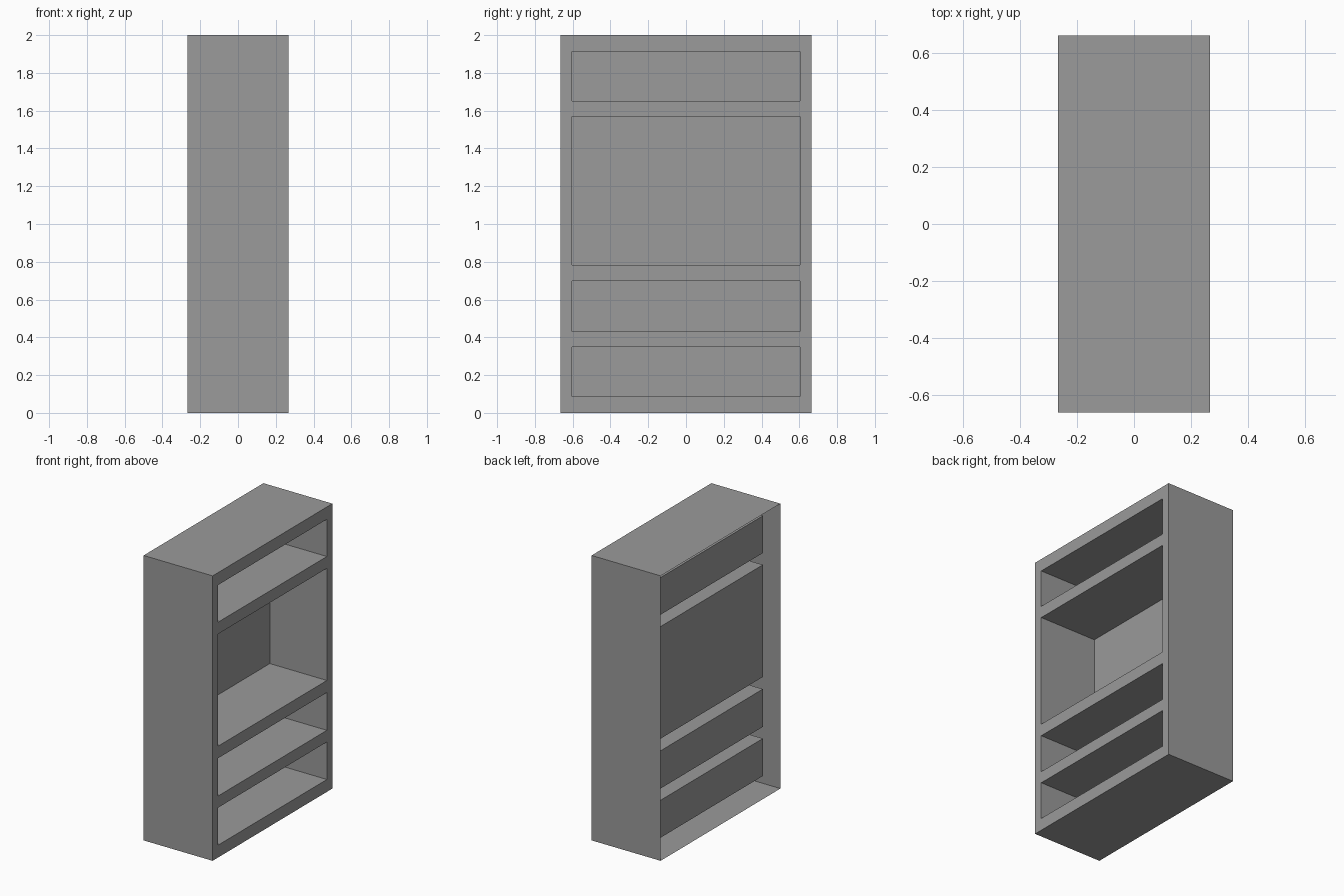
import bpy, bmesh
from mathutils import Vector, Matrix

if "Cube" in bpy.data.objects:
    bpy.data.objects.remove(bpy.data.objects["Cube"])

HX, HY, H = 0.268, 0.664, 2.0      # half depth, half width, height
OPEN_Y = 0.603                     # half width of the shelf openings
POCKET_X = -0.175                  # back panel of each compartment
SHELVES = [(0.087, 0.35), (0.432, 0.697), (0.782, 1.569), (1.652, 1.913)]

bm = bmesh.new()

# Cabinet shell
bmesh.ops.create_cube(bm, size=1, matrix=Matrix.Translation((0, 0, H / 2))
                      @ Matrix.Diagonal((2 * HX, 2 * HY, H, 1)))


def faces_at(x):
    return [f for f in bm.faces if all(abs(v.co.x - x) < 1e-4 for v in f.verts)]


# The rear is open
bmesh.ops.delete(bm, geom=faces_at(-HX), context='FACES')

# Score the shell along the opening edges
cuts = [((0, y, 0), (0, 1, 0)) for y in (-OPEN_Y, OPEN_Y)]
cuts += [((0, 0, z), (0, 0, 1)) for pair in SHELVES for z in pair]
for co, no in cuts:
    bmesh.ops.bisect_plane(bm, geom=bm.verts[:] + bm.edges[:] + bm.faces[:],
                           plane_co=co, plane_no=no)


# Shelf compartments pushed in from the open side
def is_opening(f):
    c = f.calc_center_median()
    return abs(c.y) < OPEN_Y and any(a < c.z < b for a, b in SHELVES)


openings = [f for f in faces_at(HX) if is_opening(f)]
pushed = bmesh.ops.extrude_discrete_faces(bm, faces=openings)["faces"]
for f in pushed:
    bmesh.ops.translate(bm, verts=f.verts[:], vec=Vector((POCKET_X - HX, 0, 0)))

# Merge the flat score lines away
bmesh.ops.dissolve_limit(bm, angle_limit=0.01, verts=bm.verts[:], edges=bm.edges[:])

mesh = bpy.data.meshes.new("bookcase")
bm.to_mesh(mesh)
bm.free()

# Dark grey finish
finish = bpy.data.materials.new("dark_grey")
finish.diffuse_color = (0.325, 0.325, 0.325, 1)
finish.use_nodes = True
finish.node_tree.nodes["Principled BSDF"].inputs["Base Color"].default_value = finish.diffuse_color
mesh.materials.append(finish)
bpy.context.collection.objects.link(bpy.data.objects.new("bookcase", mesh))
